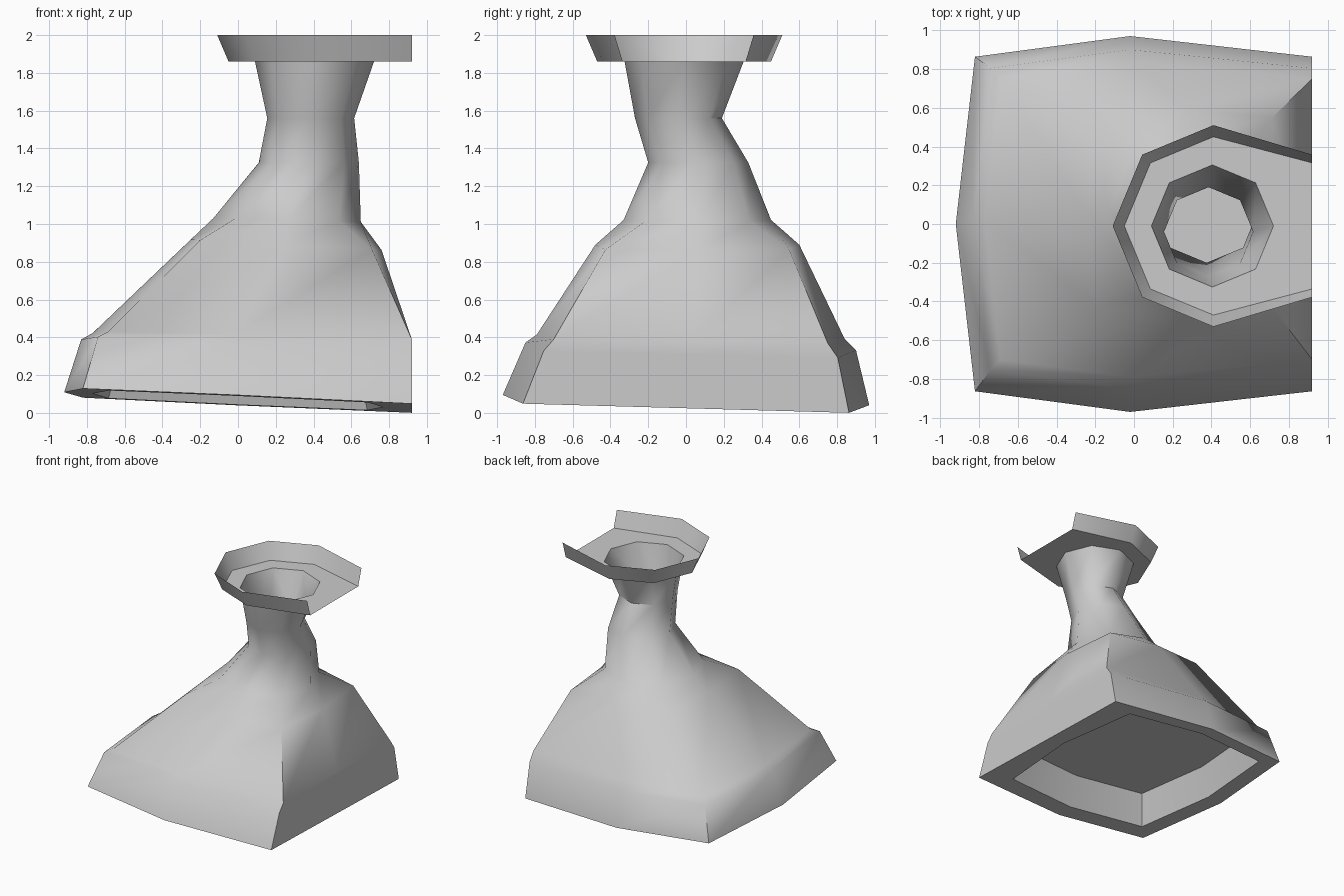
import bpy, bmesh, math

if "Cube" in bpy.data.objects:
    bpy.data.objects.remove(bpy.data.objects["Cube"])

FLAT_X = 0.92   # flattened right-hand side


def ring(bm, cx, cy, rx, ry, k, z0, sx=0.0, sy=0.0, flat=False):
    """Eight-point ring: side mid-points plus corners at factor k, on a tilted plane."""
    verts = []
    for i in range(8):
        a = i * math.pi / 4
        s = k / math.cos(math.pi / 4) if i % 2 else 1.0
        x, y = cx + rx * s * math.cos(a), cy + ry * s * math.sin(a)
        if flat and i in (7, 0, 1):
            x = FLAT_X
        verts.append(bm.verts.new((x, y, z0 + sx * x + sy * y)))
    return verts


def bridge(bm, a, b, skip=()):
    for i in range(8):
        if i not in skip:
            j = (i + 1) % 8
            bm.faces.new((a[i], a[j], b[j], b[i]))


def loft(name, rings, cap_first=False, open_last=()):
    bm = bmesh.new()
    loops = [ring(bm, *r) for r in rings]
    for n, (a, b) in enumerate(zip(loops, loops[1:])):
        bridge(bm, a, b, open_last if n == len(loops) - 2 else ())
    if cap_first:
        bm.faces.new(loops[0][::-1])
    loose = [v for v in bm.verts if not v.link_faces]
    bmesh.ops.delete(bm, geom=loose, context='VERTS')
    me = bpy.data.meshes.new(name)
    bmesh.ops.recalc_face_normals(bm, faces=bm.faces)
    bm.to_mesh(me)
    bm.free()
    ob = bpy.data.objects.new(name, me)
    bpy.context.collection.objects.link(ob)
    bpy.ops.object.select_all(action='DESELECT')
    bpy.context.view_layer.objects.active = ob
    ob.select_set(True)
    bpy.ops.object.shade_smooth_by_angle(angle=math.radians(46))
    return ob


C = 0.707   # corner factor of a regular octagon

# whole shell: underside recess, base, shoulder, neck and open-sided dish
loft("holder_body", [
    (0, 0.025, 0.70, 0.75, 0.89, 0.327, -0.046, -0.028),             # recess ceiling
    (0, 0.025, 0.77, 0.83, 0.89, 0.067, -0.046, -0.028),             # inner lip
    (-0.02, 0, 0.90, 0.97, 0.89, 0.067, -0.046, -0.028, True),       # outer foot
    (-0.02, 0.025, 0.81, 0.875, 0.89, 0.352, -0.045, -0.023, True),  # ledge
    (-0.02, 0.025, 0.75, 0.815, 0.89, 0.403, -0.025, -0.014, True),
    (0.255, 0.06, 0.505, 0.54, 0.90, 0.904, -0.055, 0),              # shoulder
    (0.26, 0.06, 0.39, 0.39, C, 1.028, -0.025, 0),                   # neck
    (0.375, 0.065, 0.265, 0.265, C, 1.325),
    (0.385, -0.04, 0.23, 0.23, C, 1.56),
    (0.405, -0.01, 0.315, 0.315, C, 1.86),
    (0.41, -0.01, 0.46, 0.46, C, 1.86, 0, 0, True),                  # dish floor
    (0.41, -0.01, 0.52, 0.52, C, 2.0, 0, 0, True),                   # dish rim
], cap_first=True, open_last=(7, 0))
